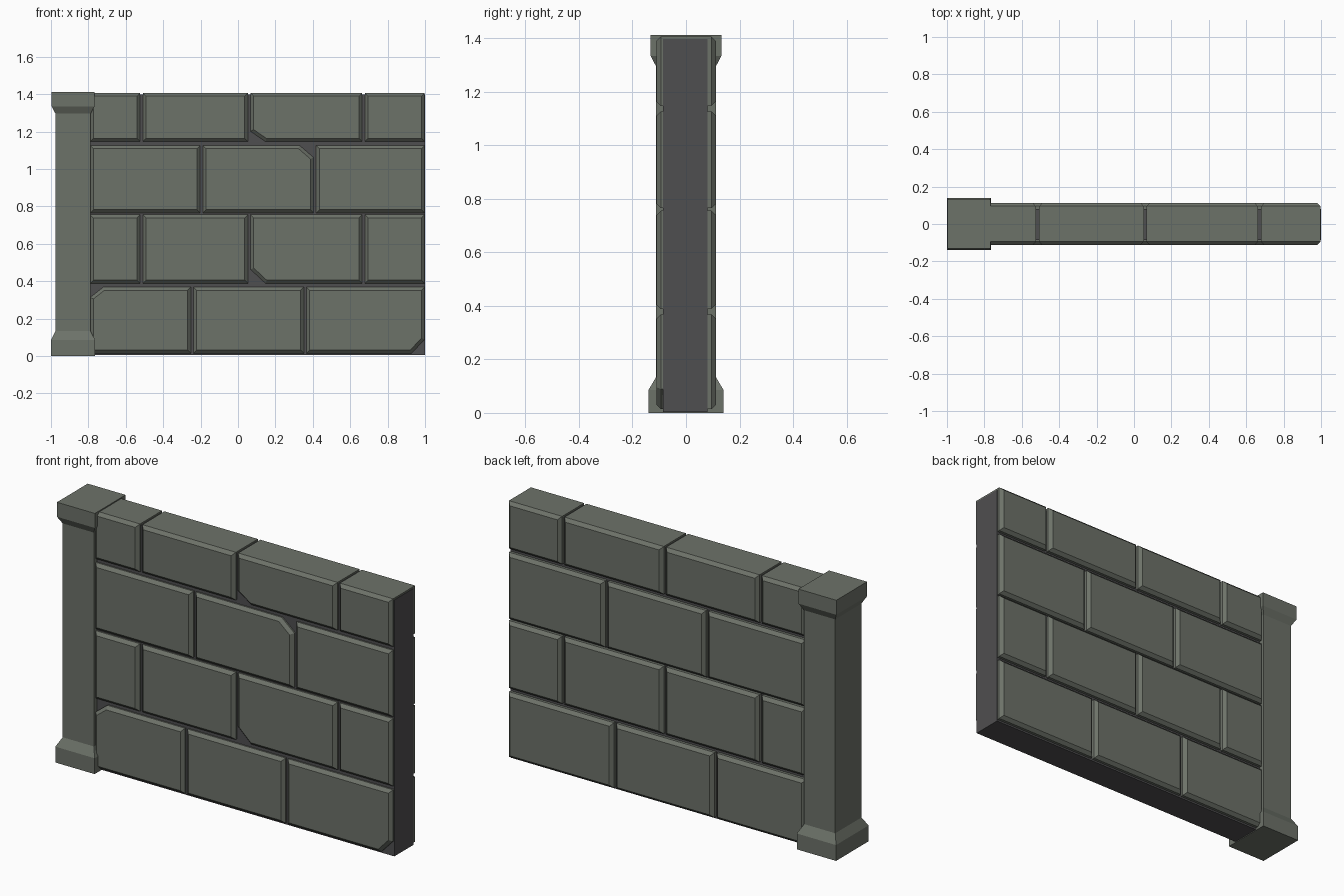
import bpy, bmesh

if "Cube" in bpy.data.objects:
    bpy.data.objects.remove(bpy.data.objects["Cube"])


def material(name, rgb):
    m = bpy.data.materials.new(name)
    m.diffuse_color = (*rgb, 1)
    m.use_nodes = True
    m.node_tree.nodes["Principled BSDF"].inputs["Base Color"].default_value = m.diffuse_color
    return m


STONE = material("green grey stone", (0.152, 0.168, 0.141))
MORTAR = material("dark mortar", (0.078, 0.077, 0.080))


def make_object(name, bm, mat):
    bmesh.ops.recalc_face_normals(bm, faces=bm.faces)
    me = bpy.data.meshes.new(name)
    bm.to_mesh(me)
    bm.free()
    me.materials.append(mat)
    ob = bpy.data.objects.new(name, me)
    bpy.context.collection.objects.link(ob)
    return ob


# Dark core filling the joints
def box(name, lo, hi, mat):
    bm = bmesh.new()
    bmesh.ops.create_cube(bm, size=1)
    for v in bm.verts:
        for i in range(3):
            v.co[i] = hi[i] if v.co[i] > 0 else lo[i]
    return make_object(name, bm, mat)


box("mortar_core", (-0.86, -0.086, 0.004), (1.0, 0.080, 1.397), MORTAR)


# Half-thickness stone with a bevelled outer face; chip = (corner, dx, dz)
def stone(name, x0, x1, z0, z1, y, chip=None):
    corners = [(x0, z0), (x1, z0), (x1, z1), (x0, z1)]
    outline = []
    for i, (x, z) in enumerate(corners):
        if chip and chip[0] == i:
            sx = chip[1] if x == x0 else -chip[1]
            sz = chip[2] if z == z0 else -chip[2]
            pair = [(x + sx, z), (x, z + sz)]
            outline += pair[::-1] if i in (0, 2) else pair
        else:
            outline.append((x, z))
    bm = bmesh.new()
    inner = [bm.verts.new((x, 0, z)) for x, z in outline]
    outer = [bm.verts.new((x, y, z)) for x, z in outline]
    n = len(outline)
    for i in range(n):
        j = (i + 1) % n
        bm.faces.new((inner[i], inner[j], outer[j], outer[i]))
    face = bm.faces.new(outer)
    bmesh.ops.bevel(bm, geom=list(face.edges), offset=0.017, segments=1,
                    affect='EDGES', profile=0.5)
    return make_object(name, bm, STONE)


# Courses: z range, joint centres, chipped front corners
SHORT = [-0.516, 0.06, 0.671]
courses = [
    (0.014, 0.368, [-0.245, 0.359], {0: (3, 0.07, 0.055), 2: (1, 0.07, 0.075)}),
    (0.388, 0.755, SHORT, {2: (0, 0.08, 0.075)}),
    (0.765, 1.126, [-0.195, 0.411], {1: (2, 0.075, 0.065)}),
    (1.146, 1.406, SHORT, {2: (0, 0.08, 0.055)}),
]
GAP = 0.007
for r, (z0, z1, joints, chips) in enumerate(courses):
    xs = [-0.797] + joints + [1.005]
    for i in range(len(xs) - 1):
        a, b = xs[i] + GAP, xs[i + 1] - GAP
        stone(f"front_stone_{r}_{i}", a, b, z0, z1, -0.111, chips.get(i))
        stone(f"back_stone_{r}_{i}", a, b, z0, z1, 0.112)


# Square end pillar with flared base and cap: rings of (z, half x, half y)
rings = [(0, 0.118, 0.14), (0.086, 0.118, 0.14), (0.133, 0.0935, 0.112),
         (1.295, 0.0935, 0.112), (1.333, 0.114, 0.132), (1.412, 0.114, 0.132)]
bm = bmesh.new()
loops = []
for z, hx, hy in rings:
    loops.append([bm.verts.new((-0.882 + sx * hx, sy * hy, z))
                  for sx, sy in ((-1, -1), (1, -1), (1, 1), (-1, 1))])
for lo, hi in zip(loops, loops[1:]):
    for i in range(4):
        j = (i + 1) % 4
        bm.faces.new((lo[i], lo[j], hi[j], hi[i]))
bm.faces.new(loops[0][::-1])
bm.faces.new(loops[-1])
make_object("end_pillar", bm, STONE)
